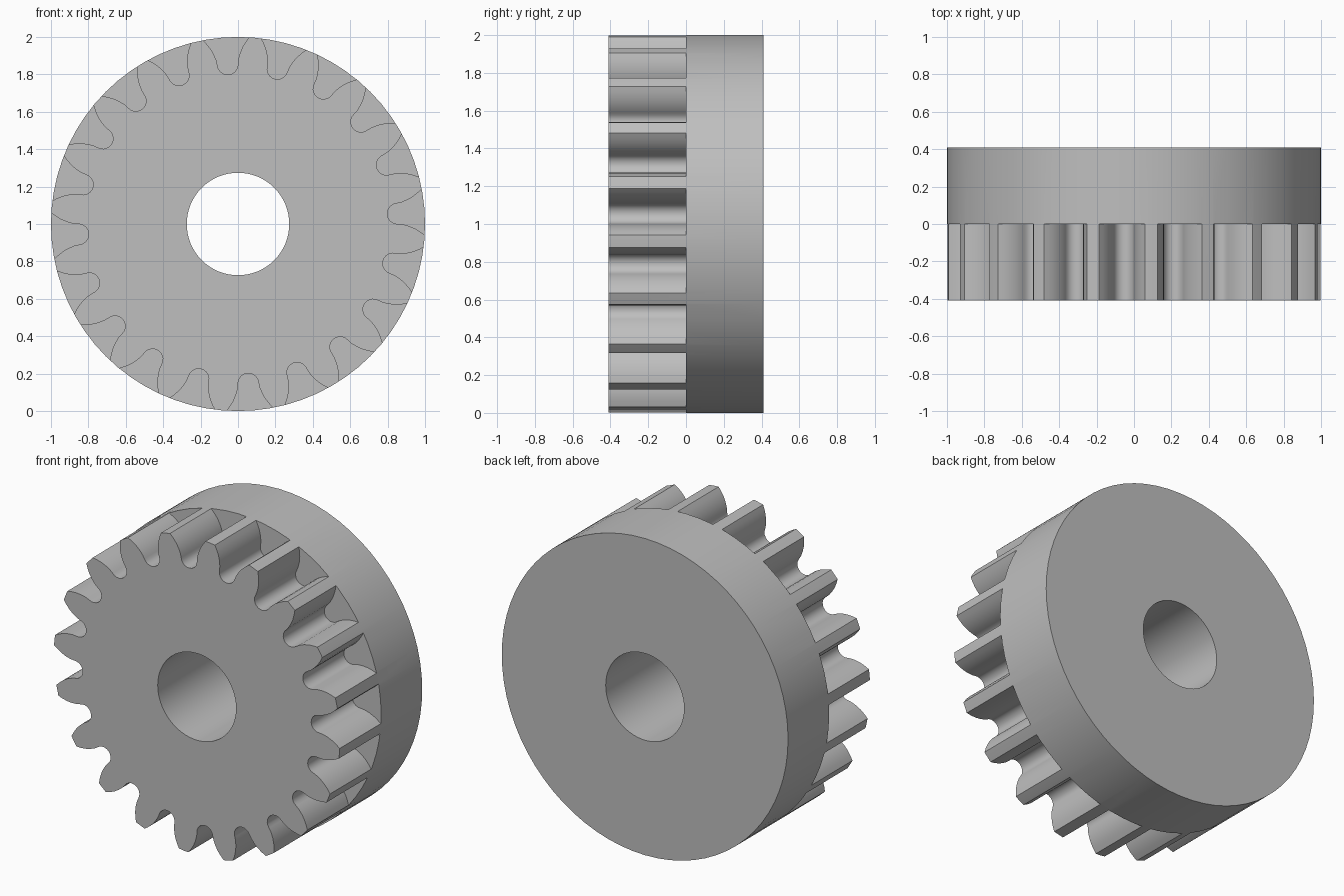
import bpy, bmesh
from math import sin, cos, pi, radians

cube = bpy.data.objects.get("Cube")
if cube:
    bpy.data.objects.remove(cube, do_unlink=True)

TEETH, HALF, CENTRE_Z = 20, 0.41, 1.0

grey = bpy.data.materials.new("plain grey")
grey.use_nodes = True
grey.diffuse_color = (0.52, 0.52, 0.52, 1)
grey.node_tree.nodes["Principled BSDF"].inputs["Base Color"].default_value = grey.diffuse_color


def add_prism(bm, outline, y0, y1):
    """Extrude an (x, z) outline along y into a closed solid."""
    front = [bm.verts.new((x, y0, z)) for x, z in outline]
    back = [bm.verts.new((x, y1, z)) for x, z in outline]
    bm.faces.new(front)
    bm.faces.new(back[::-1])
    n = len(outline)
    for i in range(n):
        j = (i + 1) % n
        bm.faces.new((front[j], front[i], back[i], back[j]))


def make_object(name, bm):
    bmesh.ops.recalc_face_normals(bm, faces=bm.faces)
    mesh = bpy.data.meshes.new(name)
    bm.to_mesh(mesh)
    bm.free()
    mesh.materials.append(grey)
    obj = bpy.data.objects.new(name, mesh)
    bpy.context.collection.objects.link(obj)
    return obj


def circle(radius, count):
    return [(radius * cos(2 * pi * i / count), CENTRE_Z + radius * sin(2 * pi * i / count))
            for i in range(count)]


# Solid wheel blank
bm = bmesh.new()
add_prism(bm, circle(1.0, 72), -HALF, HALF)
wheel = make_object("gear_wheel", bm)

# One tooth gap as (sideways, radial): flared flank, rounded root, mirrored flank
flank = [(0.157, 1.03), (0.124, 0.992), (0.104, 0.969), (0.085, 0.942), (0.07, 0.912), (0.059, 0.88)]
root = [(0.055 * cos(pi * i / 10), 0.855 - 0.055 * sin(pi * i / 10)) for i in range(11)]
gap = flank + root + [(-u, r) for u, r in reversed(flank)]

# Cutter holding every gap, reaching halfway through the wheel
bm = bmesh.new()
for k in range(TEETH):
    a = radians(3.7) + 2 * pi * k / TEETH
    add_prism(bm, [(r * cos(a) - u * sin(a), CENTRE_Z + r * sin(a) + u * cos(a)) for u, r in gap],
              -HALF - 0.1, 0)
gap_cutter = make_object("gap_cutter", bm)

# Cutter for the shaft hole
bm = bmesh.new()
add_prism(bm, circle(0.274, 64), -HALF - 0.1, HALF + 0.1)
bore_cutter = make_object("bore_cutter", bm)

# Cut, bake the result and drop the cutters
for cutter in (gap_cutter, bore_cutter):
    cutter.hide_render = True
    mod = wheel.modifiers.new(cutter.name, "BOOLEAN")
    mod.operation, mod.solver, mod.object = "DIFFERENCE", "EXACT", cutter
depsgraph = bpy.context.evaluated_depsgraph_get()
wheel.data = bpy.data.meshes.new_from_object(wheel.evaluated_get(depsgraph))
wheel.modifiers.clear()
wheel.data.materials.clear()
wheel.data.materials.append(grey)
for cutter in (gap_cutter, bore_cutter):
    bpy.data.objects.remove(cutter, do_unlink=True)

# Smooth round walls, crisp rims
for obj in bpy.context.selected_objects:
    obj.select_set(False)
wheel.select_set(True)
bpy.context.view_layer.objects.active = wheel
bpy.ops.object.shade_smooth_by_angle(angle=radians(30))
